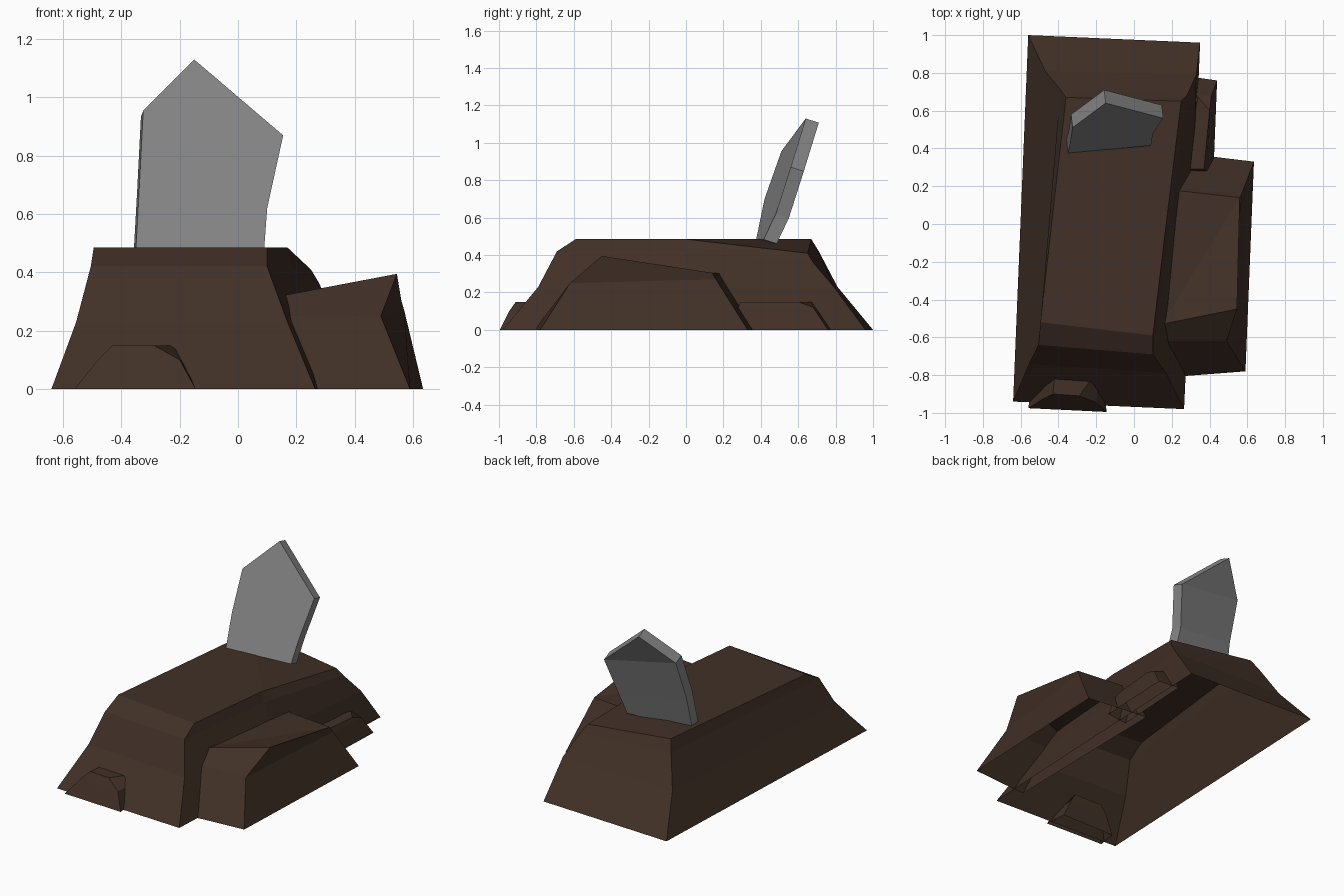
import bpy
import bmesh


def material(name, rgb):
    m = bpy.data.materials.new(name)
    m.diffuse_color = (*rgb, 1)
    return m


soil = material("dark soil", (0.054, 0.030, 0.020))
stone = material("grey stone", (0.245, 0.245, 0.245))


def loft(name, rings, mat, cap, close_bottom=False):
    """Join equal-length rings from bottom to top; cap lists faces of the last ring."""
    bm = bmesh.new()
    loops = [[bm.verts.new(p) for p in ring] for ring in rings]
    n = len(loops[0])
    for low, high in zip(loops, loops[1:]):
        for i in range(n):
            j = (i + 1) % n
            bm.faces.new((low[i], low[j], high[j], high[i]))
    for face in cap:
        bm.faces.new([loops[-1][i] for i in face])
    if close_bottom:
        bm.faces.new(loops[0][::-1])
    if close_bottom:
        bmesh.ops.recalc_face_normals(bm, faces=bm.faces)
    mesh = bpy.data.meshes.new(name)
    bm.to_mesh(mesh)
    bm.free()
    mesh.materials.append(mat)
    obj = bpy.data.objects.new(name, mesh)
    bpy.context.collection.objects.link(obj)
    return obj


def level(z, *points):
    return [(x, y, z) for x, y in points]


# Main mound, open underneath: front left, front right, right middle, back right, back left
loft("earth_mound", [
    level(0, (-0.64, -0.94), (0.265, -0.98), (0.31, 0.0), (0.35, 0.96), (-0.56, 1.0)),
    level(0.23, (-0.555, -0.74), (0.17, -0.79), (0.24, 0.0), (0.33, 0.79), (-0.47, 0.81)),
    [(-0.505, -0.64, 0.42), (0.10, -0.69, 0.42), (0.19, 0.0, 0.42),
     (0.28, 0.68, 0.36), (-0.39, 0.71, 0.42)],
    [(-0.495, -0.52, 0.485), (0.10, -0.59, 0.485), (0.17, 0.0, 0.485),
     (0.25, 0.65, 0.41), (-0.36, 0.67, 0.485)],
], soil, [(0, 1, 2, 4), (2, 3, 4)])

# Large clod on the right
loft("large_side_clod", [
    level(0, (0.20, -0.81), (0.59, -0.78), (0.635, 0.33), (0.22, 0.38)),
    [(0.16, -0.62, 0.25), (0.49, -0.62, 0.25), (0.57, 0.16, 0.27), (0.20, 0.20, 0.27)],
    [(0.15, -0.53, 0.32), (0.545, -0.45, 0.395), (0.56, 0.14, 0.305), (0.20, 0.18, 0.305)],
], soil, [(0, 1, 2), (0, 2, 3)])

# Small clod at the back right
loft("small_side_clod", [
    level(0, (0.27, 0.24), (0.42, 0.26), (0.44, 0.76), (0.30, 0.78)),
    level(0.12, (0.26, 0.28), (0.385, 0.28), (0.41, 0.68), (0.28, 0.70)),
    level(0.15, (0.25, 0.29), (0.37, 0.29), (0.40, 0.60), (0.34, 0.67)),
], soil, [(0, 1, 2, 3)])

# Small clod at the front
loft("front_clod", [
    level(0, (-0.56, -0.975), (-0.145, -0.995), (-0.16, -0.85), (-0.54, -0.85)),
    level(0.10, (-0.48, -0.925), (-0.20, -0.945), (-0.19, -0.82), (-0.47, -0.82)),
    level(0.15, (-0.43, -0.90), (-0.29, -0.91), (-0.22, -0.815), (-0.42, -0.81)),
], soil, [(0, 1, 2, 3)])

# Leaning slab: one bent outline pushed backwards
front = [(-0.35, 0.375, 0.483), (0.09, 0.415, 0.483), (0.10, 0.48, 0.62),
         (0.155, 0.56, 0.87), (-0.15, 0.64, 1.13), (-0.325, 0.51, 0.955),
         (-0.338, 0.42, 0.70)]
back = [(x - 0.008, y + 0.07, z - 0.022) for x, y, z in front]
loft("leaning_slab", [front, back], stone,
     [(0, 1, 2, 6), (2, 3, 5, 6), (3, 4, 5)], close_bottom=True)
